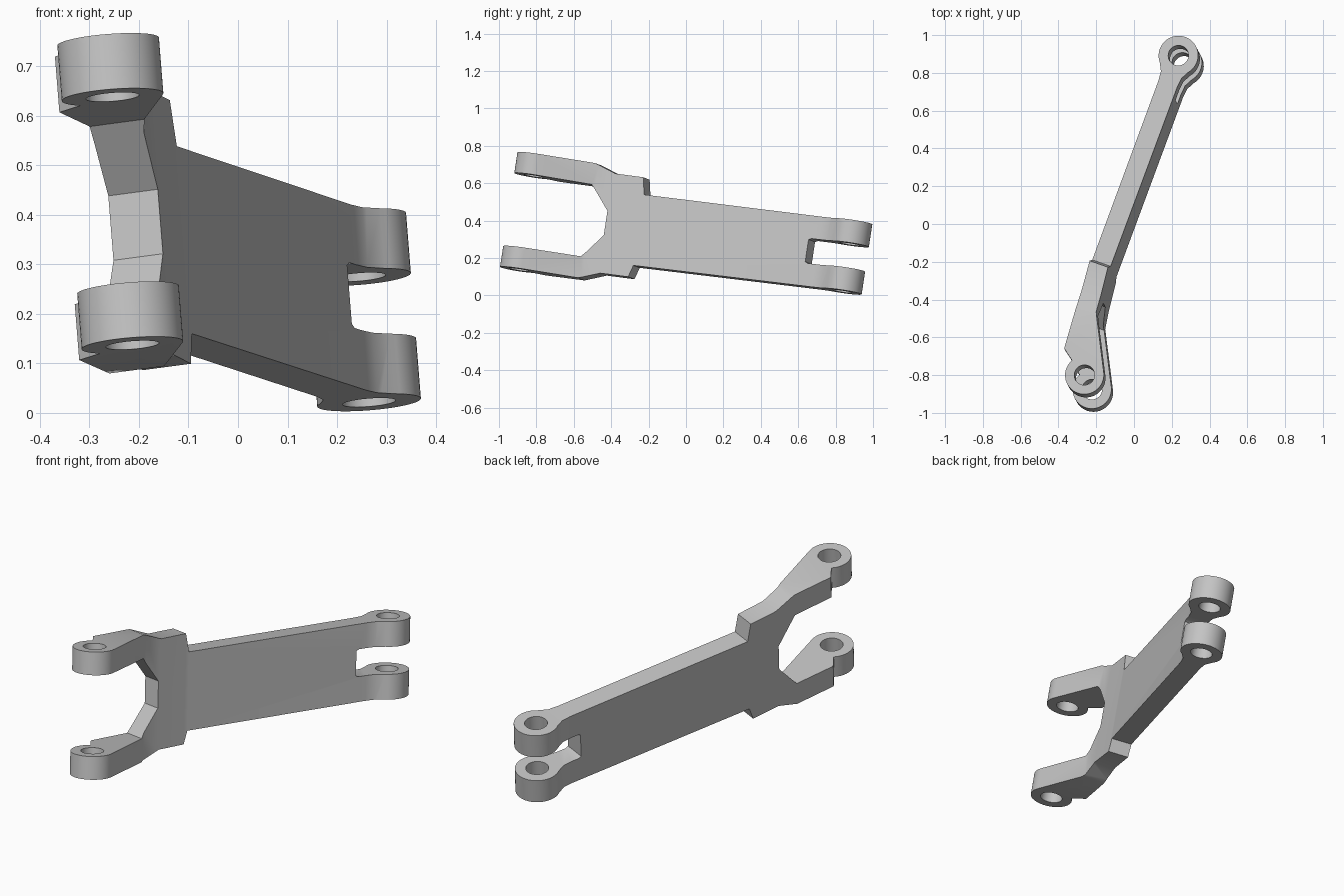
import bpy
import bmesh
from math import cos, sin, radians
from mathutils import Matrix, Vector

cube = bpy.data.objects.get("Cube")
if cube:
    bpy.data.objects.remove(cube, do_unlink=True)

steel = bpy.data.materials.new("plain grey")
steel.use_nodes = True
grey = (0.55, 0.55, 0.55, 1)
steel.diffuse_color = grey
steel.node_tree.nodes["Principled BSDF"].inputs["Base Color"].default_value = grey

# Arm frame: across (thickness), along (length), pin (bore axis)
along = Vector((0.37, 1, -0.122)).normalized()
pin = Vector((-0.08, 0.152, 1)).normalized()
across = along.cross(pin).normalized()
along = pin.cross(across)
frame = Matrix((across, along, pin)).transposed().to_4x4()
frame.translation = (0.265, 0.835, 0.018)   # foot of the rear pin axis

REAR = (0, 0)
FRONT = (-1.788, 0.139)


def arc(centre, radius, start, end, steps=36):
    angles = [radians(start + (end - start) * i / steps) for i in range(steps + 1)]
    return [(centre[0] + radius * cos(a), centre[1] + radius * sin(a)) for a in angles]


def prism(name, outline, place, sweep):
    """Extrude a 2D outline placed in the arm frame."""
    bm = bmesh.new()
    face = bm.faces.new([bm.verts.new(place(*p)) for p in outline])
    ext = bmesh.ops.extrude_face_region(bm, geom=[face])
    bmesh.ops.translate(bm, vec=sweep,
                        verts=[g for g in ext["geom"] if isinstance(g, bmesh.types.BMVert)])
    bmesh.ops.recalc_face_normals(bm, faces=bm.faces)
    mesh = bpy.data.meshes.new(name)
    bm.to_mesh(mesh)
    bm.free()
    mesh.materials.append(steel)
    obj = bpy.data.objects.new(name, mesh)
    bpy.context.collection.objects.link(obj)
    obj.matrix_world = frame
    return obj


# Plan outline: rear eye, straight web, front eye set off to one side
plan = arc(REAR, 0.105, -130, 130)
plan += [(-0.11, 0.058), (-0.16, 0.053), (-1.2, 0.052), (-1.366, 0.07), (-1.45, 0.08)]
plan += arc(FRONT, 0.103, 62, 300)
plan += [(-1.69, -0.012), (-1.44, -0.03), (-1.2, -0.052), (-0.16, -0.053), (-0.11, -0.058)]
arm = prism("link_arm", plan, lambda u, v: (v, u, -0.3), (0, 0, 1.1))

# Side profile, upper half about the middle, mirrored for the lower half
MID = 0.2
rear_half = [(-0.215, 0.0), (-0.215, 0.06), (-0.2, 0.067), (0.3, 0.067), (0.3, 0.19),
             (-0.1, 0.19), (-1.18, 0.192)]
front_half = [(-1.2, 0.27), (-1.354, 0.27), (-1.47, 0.311), (-2, 0.311), (-2, 0.199),
              (-1.47, 0.195), (-1.366, 0.066)]
rear_mid, front_mid = 0.193, 0.207
upper = [(u, rear_mid + w) for u, w in rear_half] + [(u, front_mid + w) for u, w in front_half]
lower = [(u, rear_mid - w) for u, w in rear_half[1:]] + [(u, front_mid - w) for u, w in front_half]
side = prism("side_profile_cutter", upper + lower[::-1],
             lambda u, w: (-0.5, u, w), (1, 0, 0))

# Pin bores through both pairs of eyes
cutters = [(side, "INTERSECT")]
for name, centre in (("rear_bore_cutter", REAR), ("front_bore_cutter", FRONT)):
    ring = arc(centre, 0.054, 0, 350, 35)
    cutters.append((prism(name, ring, lambda u, v: (v, u, -0.4), (0, 0, 1.3)), "DIFFERENCE"))

for cutter, operation in cutters:
    mod = arm.modifiers.new(cutter.name, "BOOLEAN")
    mod.operation = operation
    mod.solver = "EXACT"
    mod.object = cutter
    cutter.hide_render = True

# Bake the cuts, drop the cutters, shade the rounds smooth
bpy.context.view_layer.update()
graph = bpy.context.evaluated_depsgraph_get()
baked = bpy.data.meshes.new_from_object(arm.evaluated_get(graph))
arm.modifiers.clear()
arm.data = baked
for cutter, _ in cutters:
    bpy.data.objects.remove(cutter, do_unlink=True)
baked.transform(frame)
arm.matrix_world = Matrix.Identity(4)
bpy.ops.object.select_all(action="DESELECT")
arm.select_set(True)
bpy.context.view_layer.objects.active = arm
bpy.ops.object.shade_smooth_by_angle(angle=radians(30))
